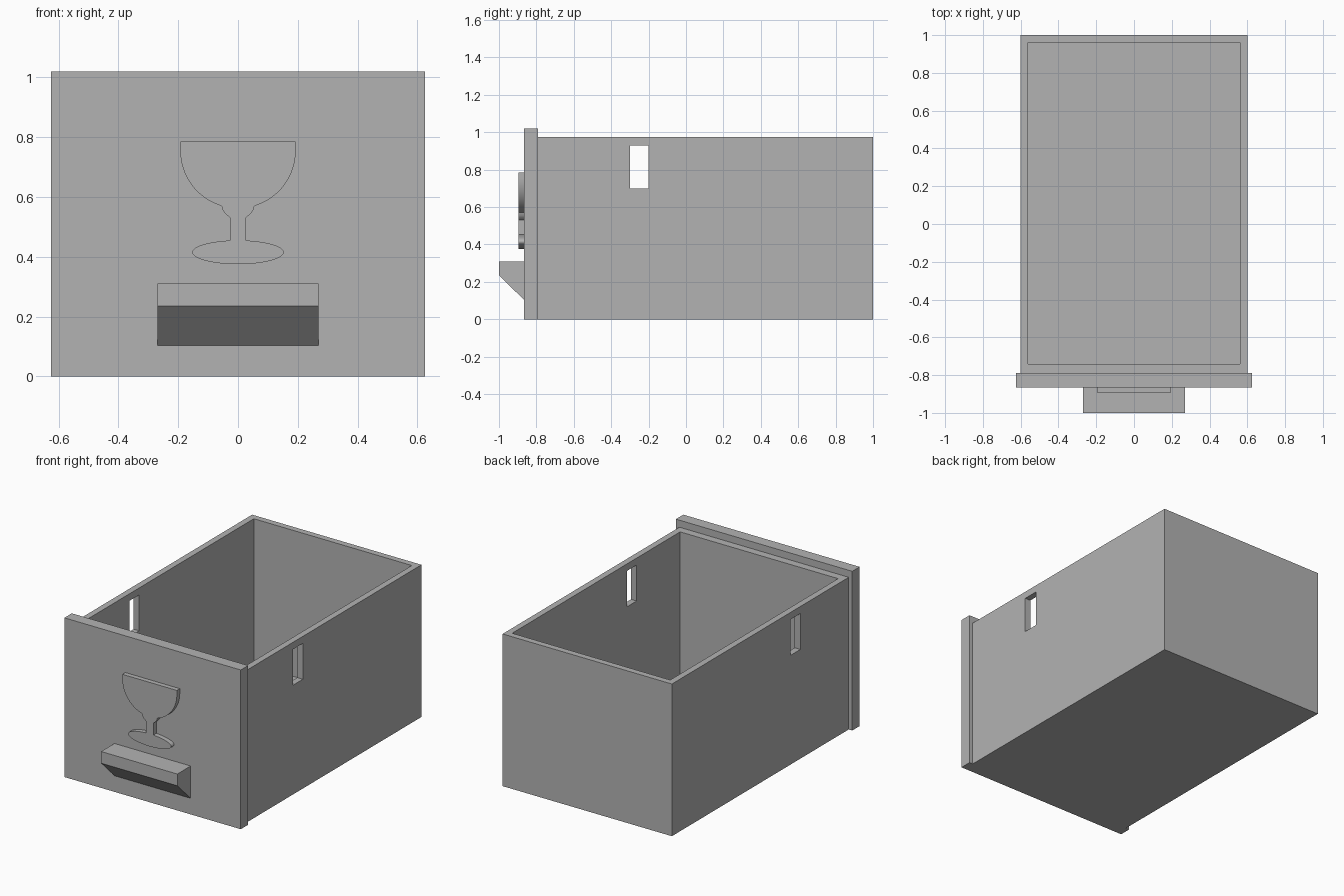
import bpy, bmesh, math
from mathutils import Vector

default = bpy.data.objects.get("Cube")
if default:
    bpy.data.objects.remove(default, do_unlink=True)

# Single plain grey material
grey = bpy.data.materials.new("plain grey")
grey.use_nodes = True
colour = (0.45, 0.45, 0.45, 1)
grey.diffuse_color = colour
grey.node_tree.nodes["Principled BSDF"].inputs["Base Color"].default_value = colour


def prism(name, outline, direction):
    """Extrude a closed outline of 3D points along a direction."""
    bm = bmesh.new()
    face = bm.faces.new([bm.verts.new(p) for p in outline])
    ext = bmesh.ops.extrude_face_region(bm, geom=[face], use_keep_orig=True)
    moved = [g for g in ext["geom"] if isinstance(g, bmesh.types.BMVert)]
    bmesh.ops.translate(bm, verts=moved, vec=Vector(direction))
    bmesh.ops.recalc_face_normals(bm, faces=bm.faces)
    mesh = bpy.data.meshes.new(name)
    bm.to_mesh(mesh)
    bm.free()
    mesh.materials.append(grey)
    obj = bpy.data.objects.new(name, mesh)
    bpy.context.collection.objects.link(obj)
    return obj


def box(name, x, y, z):
    """Box from (min, max) pairs on each axis."""
    base = [(x[0], y[0], z[0]), (x[1], y[0], z[0]),
            (x[1], y[1], z[0]), (x[0], y[1], z[0])]
    return prism(name, base, (0, 0, z[1] - z[0]))


def cut(target, cutter):
    """Subtract the cutter, bake the result and remove the cutter."""
    cutter.hide_render = True
    mod = target.modifiers.new("cut", 'BOOLEAN')
    mod.operation = 'DIFFERENCE'
    mod.solver = 'EXACT'
    mod.object = cutter
    bpy.context.view_layer.objects.active = target
    bpy.ops.object.modifier_apply(modifier=mod.name)
    bpy.data.objects.remove(cutter, do_unlink=True)


# Open drawer tray with a slot through both side walls
tray = box("drawer_tray", (-0.60, 0.60), (-0.79, 1.0), (0, 0.975))
cut(tray, box("cavity_cutter", (-0.56, 0.56), (-0.74, 0.96), (0.04, 1.2)))
cut(tray, box("slot_cutter", (-0.8, 0.8), (-0.30, -0.20), (0.70, 0.93)))

# Front panel, slightly wider and taller than the tray
FRONT = -0.865
box("front_panel", (-0.625, 0.625), (FRONT, -0.79), (0, 1.02))

# Wedge-shaped pull handle
profile = [(FRONT, 0.31), (-1.0, 0.31), (-1.0, 0.235), (FRONT, 0.103)]
prism("pull_handle", [(-0.27, y, z) for y, z in profile], (0.54, 0, 0))

# Raised goblet relief: right half outline, then mirrored
half = [(0.193, 0.785)]
for i in range(17):                               # round bowl
    a = math.radians(73.5) * i / 16
    half.append((0.193 * math.cos(a), 0.755 - 0.193 * math.sin(a)))
half += [(0.051, 0.556), (0.042, 0.543), (0.027, 0.531)]   # collar
start = math.acos(0.027 / 0.153)
for i in range(25):                               # stem into oval foot
    a = start - (start + math.pi / 2) * i / 24
    half.append((0.153 * math.cos(a), 0.415 + 0.04 * math.sin(a)))
outline = half + [(-x, z) for x, z in reversed(half[:-1])]
goblet = prism("goblet_relief", [(x, FRONT, z) for x, z in outline], (0, -0.03, 0))

# Smooth the curved rim of the relief, keep its edges sharp
bpy.ops.object.select_all(action='DESELECT')
goblet.select_set(True)
bpy.context.view_layer.objects.active = goblet
bpy.ops.object.shade_smooth_by_angle(angle=math.radians(25))
